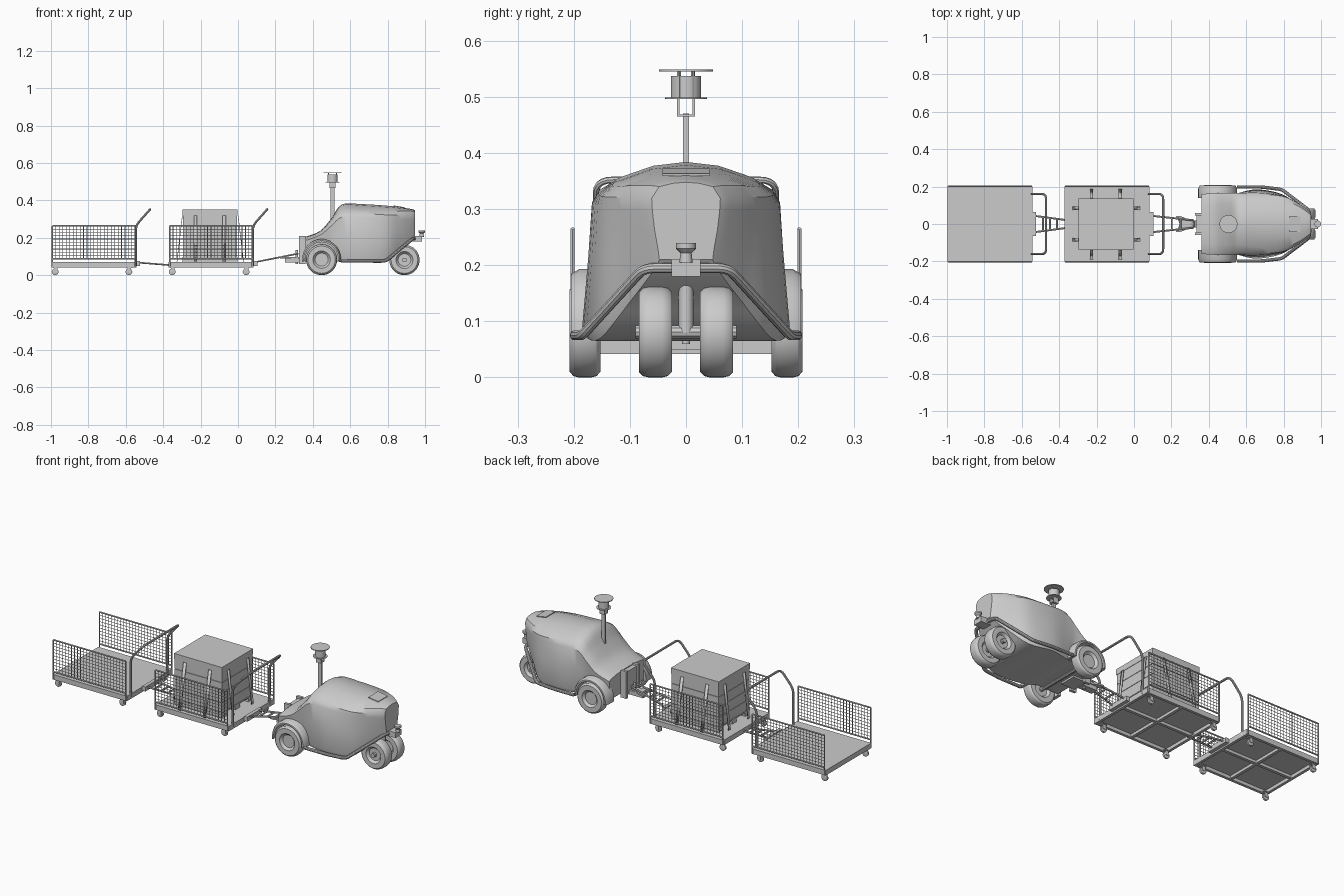
import bpy, bmesh, math
from mathutils import Vector, Matrix

if "Cube" in bpy.data.objects:
    bpy.data.objects.remove(bpy.data.objects["Cube"])

def mesh_obj(name, bm):
    bmesh.ops.recalc_face_normals(bm, faces=bm.faces)
    me = bpy.data.meshes.new(name)
    bm.to_mesh(me)
    bm.free()
    ob = bpy.data.objects.new(name, me)
    bpy.context.collection.objects.link(ob)
    return ob

def boxes(name, spans):
    """Several boxes in one object, each (x0, x1, y0, y1, z0, z1)."""
    bm = bmesh.new()
    for x0, x1, y0, y1, z0, z1 in spans:
        m = Matrix.Translation(((x0 + x1) / 2, (y0 + y1) / 2, (z0 + z1) / 2)) @ \
            Matrix.Diagonal((x1 - x0, y1 - y0, z1 - z0, 1))
        bmesh.ops.create_cube(bm, size=1, matrix=m)
    return mesh_obj(name, bm)

def lathe(name, profile, loc, axis='Z', n=40):
    """Spin (radius, height) points round an axis."""
    bm = bmesh.new()
    rings = []
    for r, h in profile:
        rings.append([bm.verts.new((r * math.cos(a), r * math.sin(a), h))
                      for a in (2 * math.pi * i / n for i in range(n))])
    for a, b in zip(rings, rings[1:]):
        for i in range(n):
            bm.faces.new((a[i], a[(i + 1) % n], b[(i + 1) % n], b[i]))
    bm.faces.new(rings[0])
    bm.faces.new(rings[-1])
    if axis == 'Y':
        bm.transform(Matrix.Rotation(math.pi / 2, 4, 'X'))
    bm.transform(Matrix.Translation(loc))
    return mesh_obj(name, bm)

def cyl(name, r, z0, z1, x, y=0):
    return lathe(name, [(r, z0), (r, z1)], (x, y, 0))

def rods(name, paths, r, res=0):
    """Round bars along polylines, all in one mesh."""
    cu = bpy.data.curves.new(name, 'CURVE')
    cu.dimensions = '3D'
    cu.bevel_depth = r
    cu.bevel_resolution = res
    cu.use_fill_caps = True
    for p in paths:
        s = cu.splines.new('POLY')
        s.points.add(len(p) - 1)
        for q, co in zip(s.points, p):
            q.co = (*co, 1)
    tmp = bpy.data.objects.new(name, cu)
    bpy.context.collection.objects.link(tmp)
    bpy.context.view_layer.update()
    me = bpy.data.meshes.new_from_object(tmp.evaluated_get(bpy.context.evaluated_depsgraph_get()))
    bpy.data.objects.remove(tmp)
    ob = bpy.data.objects.new(name, me)
    bpy.context.collection.objects.link(ob)
    return ob

def rounded(pts, rad, n=5):
    """Round the inner corners of a polyline."""
    pts = [Vector(p) for p in pts]
    out = [pts[0]]
    for a, b, c in zip(pts, pts[1:], pts[2:]):
        s, e = b + (a - b).normalized() * rad, b + (c - b).normalized() * rad
        for i in range(n + 1):
            t = i / n
            out.append(s * (1 - t) ** 2 + b * 2 * t * (1 - t) + e * t * t)
    return out + [pts[-1]]

def mirror_y(path):
    return [(p[0], -p[1], p[2]) for p in path]

# Tractor body: cross sections (x, base w, base z, shoulder w, z, roof edge w, z, crown z)
secs = [(.36, .15, .08, .160, .185, .10, .200, .205), (.44, .15, .08, .165, .215, .11, .232, .237),
        (.50, .15, .08, .165, .265, .11, .295, .305), (.555, .165, .07, .165, .310, .11, .355, .378),
        (.66, .185, .07, .167, .310, .125, .350, .380), (.79, .160, .07, .152, .305, .13, .340, .372),
        (.87, .105, .135, .115, .300, .10, .342, .363), (.925, .065, .185, .078, .298, .065, .342, .354),
        (.945, .05, .21, .060, .298, .048, .340, .348)]

def spline(k, t):
    p = [secs[min(max(k + j, 0), len(secs) - 1)] for j in (-1, 0, 1, 2)]
    return [b + .5 * t * (c - a + t * (2 * a - 5 * b + 4 * c - d + t * (3 * (b - c) + d - a)))
            for a, b, c, d in zip(*p)]

bm = bmesh.new()
rings = []
for i in range((len(secs) - 1) * 4 + 1):
    k = min(i // 4, len(secs) - 2)
    x, wb, zb, ws, zs, wt, zt, zc = spline(k, i / 4 - k)
    half = [(wb * .95, zb), (wb, zb + .02), (wb * .4 + ws * .6, zb * .4 + zs * .6), (ws, zs),
            (wt * .4 + ws * .6 + .006, zt * .5 + zs * .5), (wt, zt), (wt * .5, zt + .75 * (zc - zt)), (0, zc)]
    ring = half + [(-y, z) for y, z in reversed(half[:-1])]
    rings.append([bm.verts.new((x, y, z)) for y, z in ring])
n = len(rings[0])
for a, b in zip(rings, rings[1:]):
    for i in range(n):
        bm.faces.new((a[i], a[(i + 1) % n], b[(i + 1) % n], b[i]))
bm.faces.new(rings[0])
bm.faces.new(rings[-1])
mesh_obj("tractor_body", bm)

# Roof hatch
hatch = boxes("roof_hatch", [(-.03, .03, -.042, .042, -.002, .002)])
hatch.location = (.86, 0, .366)
hatch.rotation_euler = (0, math.radians(9), 0)

# Wheels
def wheel(name, x, y, r, w):
    h = w / 2
    side = [(.004, h * .55), (r * .42, h * .55), (r * .5, h * .8), (r * .56, h), (r * .88, h), (r * .97, h * .75), (r, h * .4)]
    lathe(name, side + [(a, -b) for a, b in reversed(side)], (x, y, r), 'Y')

for s, side in ((-1, "right"), (1, "left")):
    wheel("rear_wheel_" + side, .447, s * .18, .083, .055)
    wheel("front_wheel_" + side, .89, s * .0545, .081, .059)
    # Rear fender arch
    bm = bmesh.new()
    arcs = []
    for i in range(17):
        a = math.radians(-5 + 190 * i / 16)
        arcs.append([bm.verts.new((.447 + r * math.cos(a), s * y, .083 + r * 1.06 * math.sin(a)))
                     for r, y in ((.088, .14), (.088, .205), (.096, .205), (.104, .19), (.104, .14))])
    for a, b in zip(arcs, arcs[1:]):
        for i in range(5):
            bm.faces.new((a[i], a[(i + 1) % 5], b[(i + 1) % 5], b[i]))
    bm.faces.new(arcs[0])
    bm.faces.new(arcs[-1])
    mesh_obj("fender_" + side, bm)

# Bumper tube, axles and steering column
half = rounded([(.55, .198, .075), (.68, .198, .075), (.79, .185, .075), (.935, .075, .195), (.945, 0, .195)], .02)
rods("bumper_tube", [half, mirror_y(half)], .009, 3)
rods("axles", [[(.447, -.18, .083), (.447, .18, .083)], [(.89, -.09, .081), (.89, .09, .081)]], .012, 3)
cyl("steering_column", .013, .08, .24, .89)
boxes("front_bracket", [(.925, .985, -.026, .026, .18, .21)])
lathe("front_sensor", [(.012, .205), (.01, .222), (.018, .23), (.018, .24)], (.982, 0, 0))

# Sensor mast
boxes("mast", [(.495, .515, -.005, .005, .25, .47), (.49, .52, -.016, -.012, .465, .497),
               (.49, .52, .012, .016, .465, .497), (.49, .52, -.016, .016, .465, .469)])
cyl("mast_plate", .037, .496, .499, .505)
cyl("mast_scanner", .027, .499, .537, .505)
cyl("mast_cap", .048, .545, .549, .505)
rods("mast_posts", [[(.505 + .025 * math.cos(a), .025 * math.sin(a), .497), (.505 + .025 * math.cos(a), .025 * math.sin(a), .547)]
                    for a in (.5, 2.6, 3.7, 5.8)], .003)

# Rear tow unit
boxes("tow_unit", [(.335, .42, -.045, .045, .07, .20), (.325, .36, -.06, -.045, .06, .21),
                   (.325, .36, .045, .06, .06, .21), (.25, .34, -.02, .02, .068, .09)])
cyl("tow_pin", .007, .06, .135, .315)

# Carts
def cart(tag, x0, tip):
    x1 = x0 + .455
    xm = (x0 + x1) / 2
    boxes(tag + "_deck", [(x0, x1, -.2, .2, .06, .07)])
    boxes(tag + "_frame", [(x0, x1, -.2, -.185, .042, .066), (x0, x1, .185, .2, .042, .066),
                           (x0, x0 + .015, -.2, .2, .042, .066), (x1 - .015, x1, -.2, .2, .042, .066),
                           (xm - .008, xm + .008, -.19, .19, .045, .062), (x0, x1, -.008, .008, .045, .062)])
    # Mesh side panels
    wires, frames = [], []
    a, b = x0 + .006, x1 - .006
    for y in (-.202, .202):
        frames += [[(a, y, .045), (a, y, .264)], [(b, y, .045), (b, y, .264)],
                   [(a, y, .264), (b, y, .264)], [(a, y, .087), (b, y, .087)]]
        for i in range(1, 24):
            x = a + (b - a) * i / 24
            wires.append([(x, y, .087), (x, y, .264)])
        for i in range(1, 10):
            z = .087 + .177 * i / 10
            wires.append([(a, y, z), (b, y, z)])
    rods(tag + "_panel_frames", frames, .004, 1)
    rods(tag + "_panel_wires", wires, .0016)
    # Push handle hoop
    h = x1 - .004
    rods(tag + "_handle", [rounded([(h, -.16, .05), (h, -.16, .265), (h + .077, -.16, .352),
                                    (h + .077, .16, .352), (h, .16, .265), (h, .16, .05)], .03)], .006, 2)
    # Casters
    for i, x in enumerate((x0 + .02, x1 - .04)):
        for y in (-.178, .178):
            lathe(f"{tag}_caster_{i}", [(.014, -.007), (.018, -.005), (.018, .005), (.014, .007)], (x, y, .018), 'Y', 20)
            boxes(f"{tag}_caster_fork_{i}", [(x - .007, x + .012, y - .011, y - .008, .014, .042),
                                             (x - .007, x + .012, y + .008, y + .011, .014, .042),
                                             (x - .012, x + .018, y - .014, y + .014, .038, .043)])
    # Drawbar with rungs
    base, end = Vector((x1, .045, .068)), Vector((tip[0], .02, tip[1]))
    side = [base, end]
    rungs = [[base.lerp(end, t), mirror_y([base.lerp(end, t)])[0]] for t in (.3, .5, .7, 1)]
    rods(tag + "_drawbar", [side, mirror_y(side)] + rungs, .005, 1)
    boxes(tag + "_drawbar_mount", [(x1, x1 + .02, -.065, .065, .05, .075)])

cart("rear_cart", -.998, (-.355, .053))
cart("front_cart", -.372, (.32, .115))

# Front cart coupler wedge
bm = bmesh.new()
lo = [(.225, -.042), (.25, -.042), (.33, -.008), (.33, .008), (.25, .042), (.225, .042), (.245, 0)]
f = bm.faces.new([bm.verts.new((x, y, .09)) for x, y in lo])
ext = bmesh.ops.extrude_face_region(bm, geom=[f])
bmesh.ops.translate(bm, verts=[v for v in ext['geom'] if isinstance(v, bmesh.types.BMVert)], vec=(0, 0, .008))
mesh_obj("coupler_wedge", bm)

# Cargo: pallet, stacked layers and lid
cx, hx, hy = -.15, .147, .137
boxes("pallet", [(cx - hx, cx + hx, y - .02, y + .02, .07, .09) for y in (-.115, 0, .115)]
      + [(cx - hx, cx + hx, -hy, hy, .09, .097)])
boxes("cargo_layers", [(cx - hx + .002, cx + hx - .002, -hy + .002, hy - .002, .097 + .056 * i, .151 + .056 * i) for i in range(4)])
boxes("cargo_core", [(cx - hx + .006, cx + hx - .006, -hy + .006, hy - .006, .097, .33)])
boxes("cargo_lid", [(cx - hx, cx + hx, -hy, hy, .318, .35)])

# Straps slanting from cargo to deck
bm = bmesh.new()
def strap(p, q, w):
    w = Vector(w)
    bm.faces.new([bm.verts.new(Vector(c)) for c in (p - w, p + w, q + w, q - w)])
for s in (-1, 1):
    for d in (-.077, .077):
        strap(Vector((cx + d, s * (hy + .002), .318)), Vector((cx + d, s * .188, .072)), (.009, 0, 0))
        strap(Vector((cx + s * (hx + .002), d * 1.1, .318)), Vector((cx + s * .178, d * 1.1, .072)), (0, .009, 0))
straps = mesh_obj("cargo_straps", bm)
straps.modifiers.new("thickness", 'SOLIDIFY').thickness = .003

# Smooth shading with sharp edges kept
for ob in bpy.context.scene.objects:
    ob.select_set(True)
    bpy.context.view_layer.objects.active = ob
bpy.ops.object.shade_smooth_by_angle(angle=math.radians(32))
